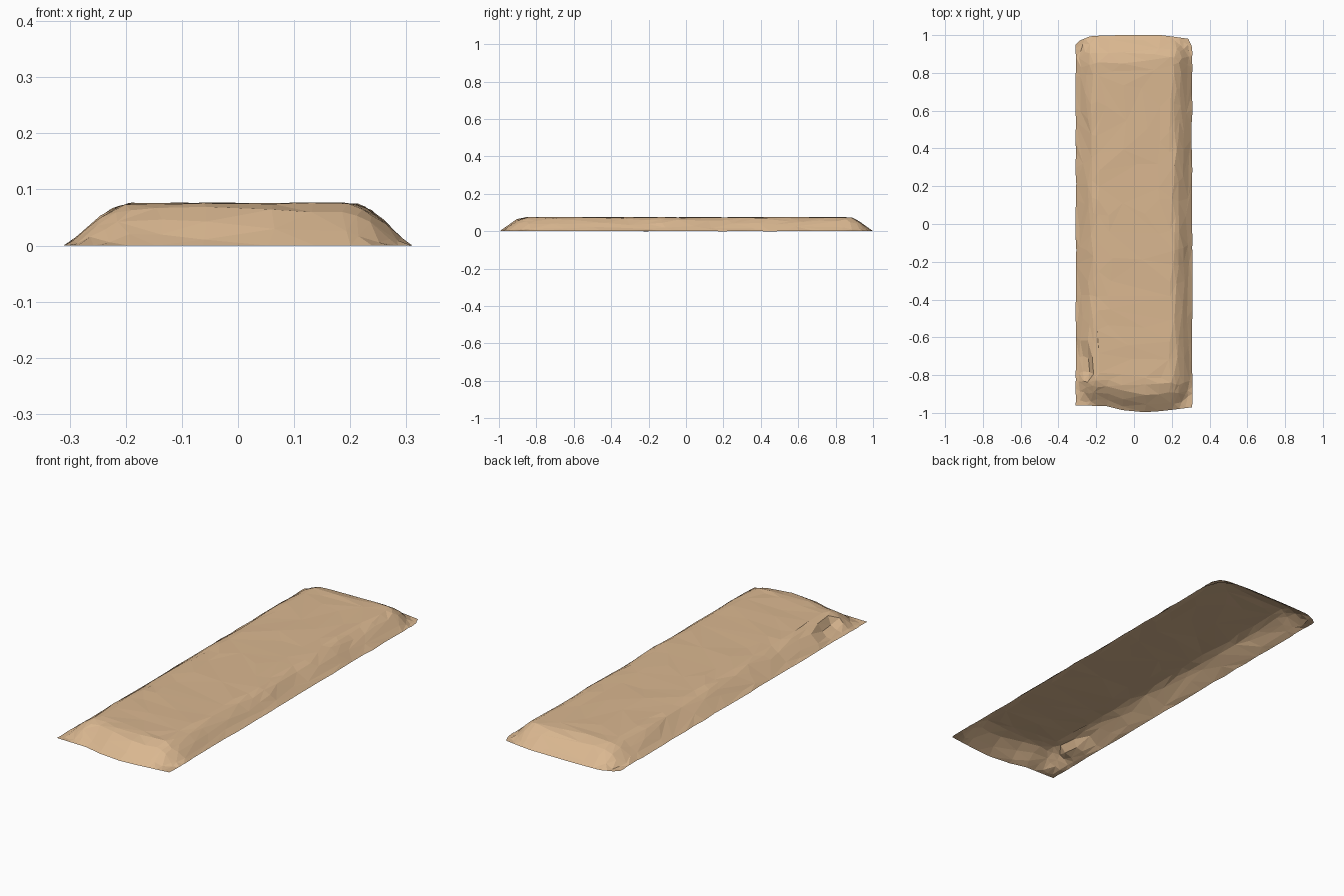
import bpy, bmesh, math, random
from mathutils import noise, Vector

random.seed(7)
old = bpy.data.objects.get("Cube")
if old:
    bpy.data.objects.remove(old, do_unlink=True)

# Single sandy tan colour
tan = bpy.data.materials.new("sandy_tan")
tan.use_nodes = True
colour = (0.70, 0.475, 0.28, 1)
tan.diffuse_color = colour
bsdf = tan.node_tree.nodes["Principled BSDF"]
bsdf.inputs["Base Color"].default_value = colour
bsdf.inputs["Roughness"].default_value = 0.9

HEIGHT, HALF_W = 0.075, 0.308


def lerp_table(points, x):
    """Piecewise linear curve through a few points."""
    for (x0, y0), (x1, y1) in zip(points, points[1:]):
        if x <= x1:
            return y0 + (y1 - y0) * max(0, x - x0) / (x1 - x0)
    return points[-1][1]


# Outline of the two short ends, as y over x
FRONT = [(-0.31, -0.96), (-0.11, -0.965), (-0.05, -0.99), (0, -1), (0.15, -0.99), (0.31, -0.97)]
BACK = [(-0.31, 0.95), (-0.29, 0.97), (-0.23, 0.995), (-0.1, 1), (0.15, 1), (0.29, 0.98), (0.31, 0.93)]


def height(x, y):
    """Rounded mound rising from the rim to a flat top."""
    wobble = 0.02 * noise.noise(Vector((x * 5, y * 4, 2)))
    run_x = (0.115 if x > 0 else 0.125) + wobble
    tx = min(1, max(0, HALF_W - abs(x)) / run_x)
    ends = min(y - lerp_table(FRONT, x), lerp_table(BACK, x) - y)
    ty = min(1, max(0, ends) / (0.14 + wobble))
    t = max(0, 1 - math.hypot(1 - tx, 1 - ty))
    z = HEIGHT * math.sin(t * math.pi / 2) ** 1.2
    # Broken notch in the front corner of the long side
    if x < -0.232 and abs(y + 0.71) < 0.085:
        z *= 0.55
    return z


# Columns and rows are denser towards the rim
half_cols = [0.2, 0.45, 0.62, 0.71, 0.78, 0.86, 0.93, 1]
cols = [-c for c in reversed(half_cols)] + half_cols
half_rows = [0.05 + 0.085 * i for i in range(10)] + [0.86, 0.9, 0.935, 0.97, 1]
rows = [-r for r in reversed(half_rows)] + half_rows

bm = bmesh.new()
grid = []
for j, v in enumerate(rows):
    line = []
    for i, u in enumerate(cols):
        side_rim = i in (0, len(cols) - 1)
        end_rim = j in (0, len(rows) - 1)
        x, y = u * HALF_W, v
        if not side_rim:
            x += random.uniform(-0.008, 0.008)
        else:
            x += random.uniform(-0.003, 0.003)
        if not end_rim:
            y += random.uniform(-0.011, 0.011)
        # Fit the rows between the uneven ends
        y *= -lerp_table(FRONT, x) if y < 0 else lerp_table(BACK, x)
        z = 0 if side_rim or end_rim else height(x, y)
        if z > 0.01:
            z += random.uniform(-0.002, 0.0015)
        line.append(bm.verts.new((x, y, z)))
    grid.append(line)

# Open-bottomed shell
for a, b in zip(grid, grid[1:]):
    for i in range(len(cols) - 1):
        bm.faces.new((a[i], a[i + 1], b[i + 1], b[i]))
bmesh.ops.triangulate(bm, faces=bm.faces[:], quad_method="BEAUTY")

mesh = bpy.data.meshes.new("earth_mound")
bm.to_mesh(mesh)
bm.free()
mesh.materials.append(tan)
mound = bpy.data.objects.new("earth_mound", mesh)
bpy.context.collection.objects.link(mound)

# Thin out the facets to a coarse low-poly surface
thin = mound.modifiers.new("coarse_facets", "DECIMATE")
thin.ratio = 0.6
